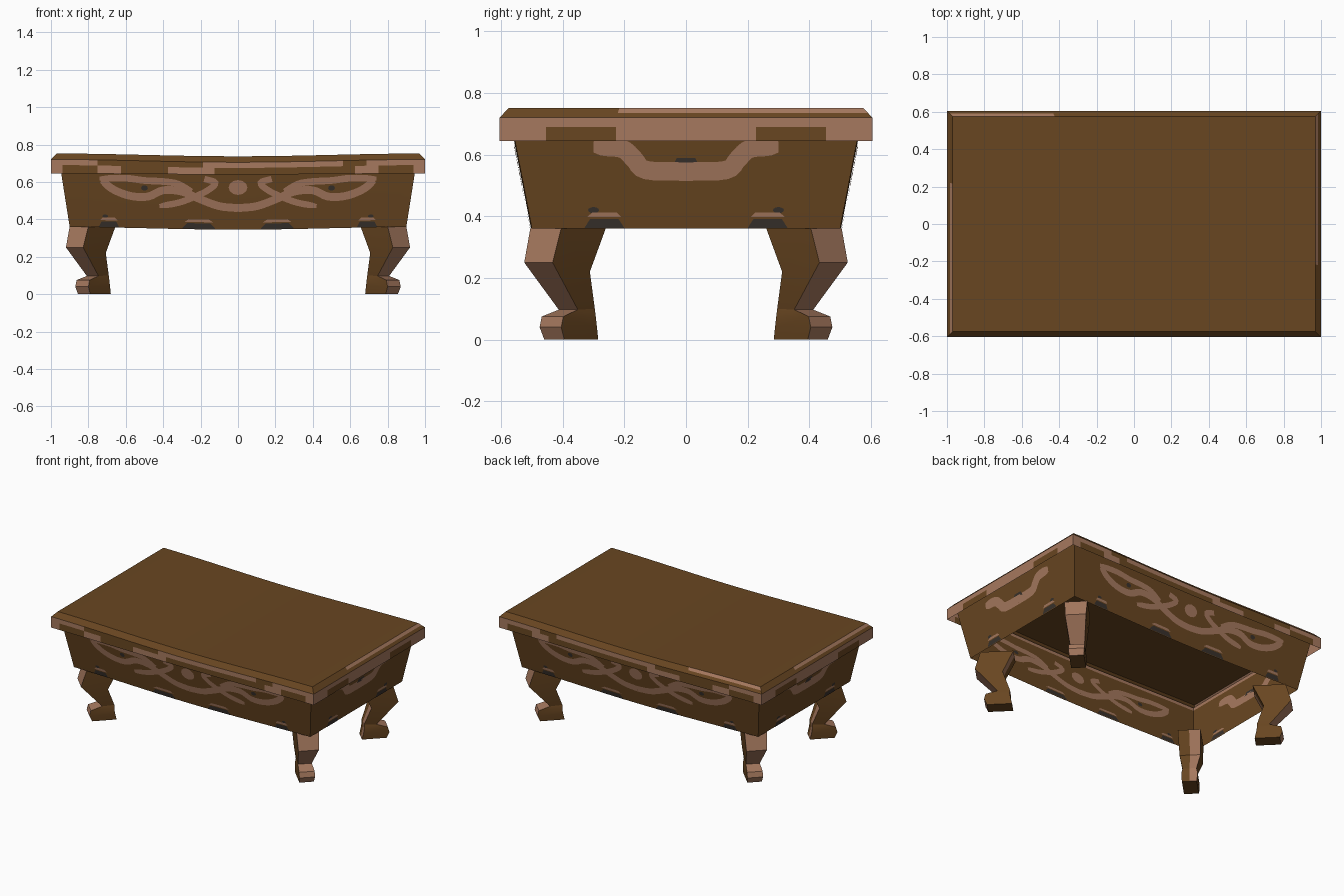
import bpy, bmesh, math
from mathutils import Vector

cube = bpy.data.objects.get("Cube")
if cube:
    bpy.data.objects.remove(cube)


def material(name, rgb):
    m = bpy.data.materials.new(name)
    m.use_nodes = True
    m.diffuse_color = (*rgb, 1)
    m.node_tree.nodes["Principled BSDF"].inputs["Base Color"].default_value = (*rgb, 1)
    return m


WOOD, TAN, DARK = 0, 1, 2
MATS = [material("brown_wood", (0.14, 0.061, 0.015)),
        material("tan_worn_wood", (0.38, 0.19, 0.113)),
        material("dark_iron", (0.04, 0.031, 0.025))]
NX, NY = 32, 16


def finish(name, bm):
    me = bpy.data.meshes.new(name)
    bm.to_mesh(me)
    bm.free()
    for m in MATS:
        me.materials.append(m)
    ob = bpy.data.objects.new(name, me)
    bpy.context.collection.objects.link(ob)
    bpy.ops.object.select_all(action='DESELECT')
    ob.select_set(True)
    bpy.context.view_layer.objects.active = ob
    bpy.ops.object.shade_smooth_by_angle(angle=math.radians(15))


def sag(x):
    return -0.0075 * (1 + math.cos(math.pi * max(-1, min(1, x))))


def loop(bm, hx, hy, z, droop=1):
    """Rectangular ring of vertices that follows the sagging boards."""
    sx = [-1 + 2 * i / NX for i in range(NX)]
    sy = [-1 + 2 * i / NY for i in range(NY)]
    pts = [(hx * s, -hy) for s in sx] + [(hx, hy * s) for s in sy]
    pts += [(-x, -y) for x, y in pts]
    return [bm.verts.new((x, y, z + droop * sag(x))) for x, y in pts]


def skin(bm, rings, rule):
    loops = [loop(bm, *r) for r in rings]
    n = len(loops[0])
    for k in range(len(loops) - 1):
        a, b = loops[k], loops[k + 1]
        for i in range(n):
            j = (i + 1) % n
            f = bm.faces.new((a[i], a[j], b[j], b[i]))
            f.material_index = rule(k, f.calc_center_median())


def cap(bm, hx, hy, z):
    xs = [hx * (-1 + 2 * i / NX) for i in range(NX + 1)]
    rows = [[bm.verts.new((x, s * hy, z + sag(x))) for x in xs] for s in (-1, 1)]
    for i in range(NX):
        bm.faces.new((rows[0][i], rows[0][i + 1], rows[1][i + 1], rows[1][i]))


# Tabletop: hollow shell with worn tan edges
def worn(k, c):
    end = abs(c.x) > 0.965
    if k == 0:
        if end:
            return WOOD if 0.22 < abs(c.y) < 0.48 else TAN
        return TAN if 0.65 < abs(c.x) < 0.78 or -0.38 < c.x < -0.1 else WOOD
    if k == 1:
        return TAN if end or c.x < -0.72 or -0.18 < c.x < 0.55 or c.x > 0.7 else WOOD
    if k == 3:
        if end:
            return TAN if c.y * c.x > -0.2 else WOOD
        return TAN if c.y > 0 and c.x < -0.45 else WOOD
    return WOOD


bm = bmesh.new()
skin(bm, [(1, 0.605, 0.645, 0.35), (1, 0.605, 0.69), (1, 0.605, 0.72),
          (0.985, 0.59, 0.736), (0.97, 0.575, 0.752)], worn)
cap(bm, 0.97, 0.575, 0.752)
finish("tabletop", bm)

# Tapered open apron, running up inside the tabletop edge
bm = bmesh.new()
skin(bm, [(0.9, 0.5, 0.36), (0.954, 0.566, 0.702), (0.957, 0.57, 0.726)],
     lambda k, c: TAN if k else WOOD)
finish("apron", bm)


# Flat ornaments on the apron boards
def place(side, u, v, off):
    t = (v - 0.36) / 0.285
    if side in ("front", "back"):
        s = -1 if side == "front" else 1
        return Vector((u, s * (0.5 + 0.055 * t + off), v + sag(u)))
    s = -1 if side == "right" else 1
    return Vector((s * (0.9 + 0.045 * t + off), u, v))


def smooth(pts):
    p = [Vector(q) for q in pts]
    p = [2 * p[0] - p[1]] + p + [2 * p[-1] - p[-2]]
    out = []
    for a, b, c, d in zip(p, p[1:], p[2:], p[3:]):
        for i in range(4):
            t = i / 4
            out.append(b + (c - a) * t / 2 + (2 * a - 5 * b + 4 * c - d) * t * t / 2
                       + (3 * b - a - 3 * c + d) * t ** 3 / 2)
    return out + [p[-2]]


def add_poly(bm, side, pts, mat):
    for off in (0.004, -0.004):
        f = bm.faces.new([bm.verts.new(place(side, p[0], p[1], off)) for p in pts])
        f.material_index = mat
        f.normal_update()
        out = place(side, 0, 0.5, 0.1) - place(side, 0, 0.5, 0)
        if f.normal.dot(out) * off < 0:
            f.normal_flip()


def ribbon(bm, side, pts, width, mirror):
    c = smooth(pts)
    edges = []
    for i, p in enumerate(c):
        d = c[min(i + 1, len(c) - 1)] - c[max(i - 1, 0)]
        n = Vector((-d.y, d.x)).normalized()
        w = width / 2 * (0.6 if i == 0 else 0.9 if i == 1 else 1)
        edges.append((p + n * w, p - n * w))
    for (a, b), (e, f) in zip(edges, edges[1:]):
        add_poly(bm, side, [(mirror * q.x, q.y) for q in (a, b, f, e)], TAN)


def oval(bm, side, u, v, ru, rv, mat, n=12):
    add_poly(bm, side, [(u + ru * math.cos(i * math.tau / n), v + rv * math.sin(i * math.tau / n))
                        for i in range(n)], mat)


def slab(bm, side, u, v, hu, h, mat):
    add_poly(bm, side, [(u - hu, v), (u + hu, v), (u + hu * 0.7, v + h), (u - hu * 0.7, v + h)], mat)


LONG = [([(-0.73, 0.61), (-0.66, 0.56), (-0.57, 0.53), (-0.48, 0.53), (-0.4, 0.565), (-0.3, 0.56),
          (-0.2, 0.52), (-0.1, 0.485), (0, 0.475)], 0.042),
        ([(-0.74, 0.62), (-0.6, 0.625), (-0.5, 0.615), (-0.4, 0.612), (-0.32, 0.6), (-0.25, 0.56)], 0.036),
        ([(-0.42, 0.48), (-0.32, 0.5), (-0.24, 0.53), (-0.16, 0.57), (-0.12, 0.61), (-0.18, 0.63)], 0.034)]
SHORT = [([(-0.3, 0.625), (-0.21, 0.62), (-0.168, 0.585), (-0.13, 0.55), (0, 0.545)], 0.06)]

for side in ("front", "back", "left", "right"):
    is_long = side in ("front", "back")
    bm = bmesh.new()
    for m in (1, -1):
        for pts, w in (LONG if is_long else SHORT):
            ribbon(bm, side, pts, w, m)
        for u, hu in ([(0.69, 0.055), (0.21, 0.09)] if is_long else [(0.265, 0.065)]):
            slab(bm, side, m * u, 0.362, hu, 0.03, DARK)
            slab(bm, side, m * u, 0.398, hu * 0.85, 0.015, TAN)
        if is_long:
            oval(bm, side, m * 0.5, 0.575, 0.018, 0.014, DARK)
            oval(bm, side, m * 0.71, 0.42, 0.015, 0.009, DARK)
        else:
            oval(bm, side, m * 0.3, 0.42, 0.018, 0.01, DARK)
    if is_long:
        oval(bm, side, 0, 0.585, 0.05, 0.04, TAN)
    else:
        slab(bm, side, 0, 0.564, 0.042, 0.026, DARK)
    finish(side + "_apron_ornament", bm)

# Diagonal bent legs: outer height, inner height, outer reach, inner reach, corner width
LEG = [(0, 0, 0.855, 0.68, 0.065), (0.04, 0.04, 0.87, 0.684, 0.07), (0.075, 0.075, 0.863, 0.688, 0.07),
       (0.097, 0.1, 0.808, 0.691, 0.062), (0.25, 0.22, 0.92, 0.707, 0.092), (0.362, 0.362, 0.9, 0.655, 0.1)]


def leg(name, sx, sy):
    bm = bmesh.new()
    rows = []
    for zo, zi, o, i, k in LEG:
        h = k / 2
        pts = [(o, o - k, zo), (o - h, o - h, zo), (o - k, o, zo),
               (i, i + k, zi), (i + h, i + h, zi), (i + k, i, zi)]
        rows.append([bm.verts.new((sx * x, sy * (y - 0.395), z)) for x, y, z in pts])
    for a, b in zip(rows, rows[1:]):
        for j in range(6):
            f = bm.faces.new((a[j], a[(j + 1) % 6], b[(j + 1) % 6], b[j]))
            # Worn outer corner and one half of the inner corner
            f.material_index = TAN if j in (0, 1, 4) else WOOD
    bm.faces.new(rows[0])
    bm.faces.new(rows[-1])
    bmesh.ops.recalc_face_normals(bm, faces=bm.faces)
    finish(name, bm)


for fb, sy in (("front", -1), ("back", 1)):
    for lr, sx in (("right", -1), ("left", 1)):
        leg(fb + "_" + lr + "_leg", sx, sy)
